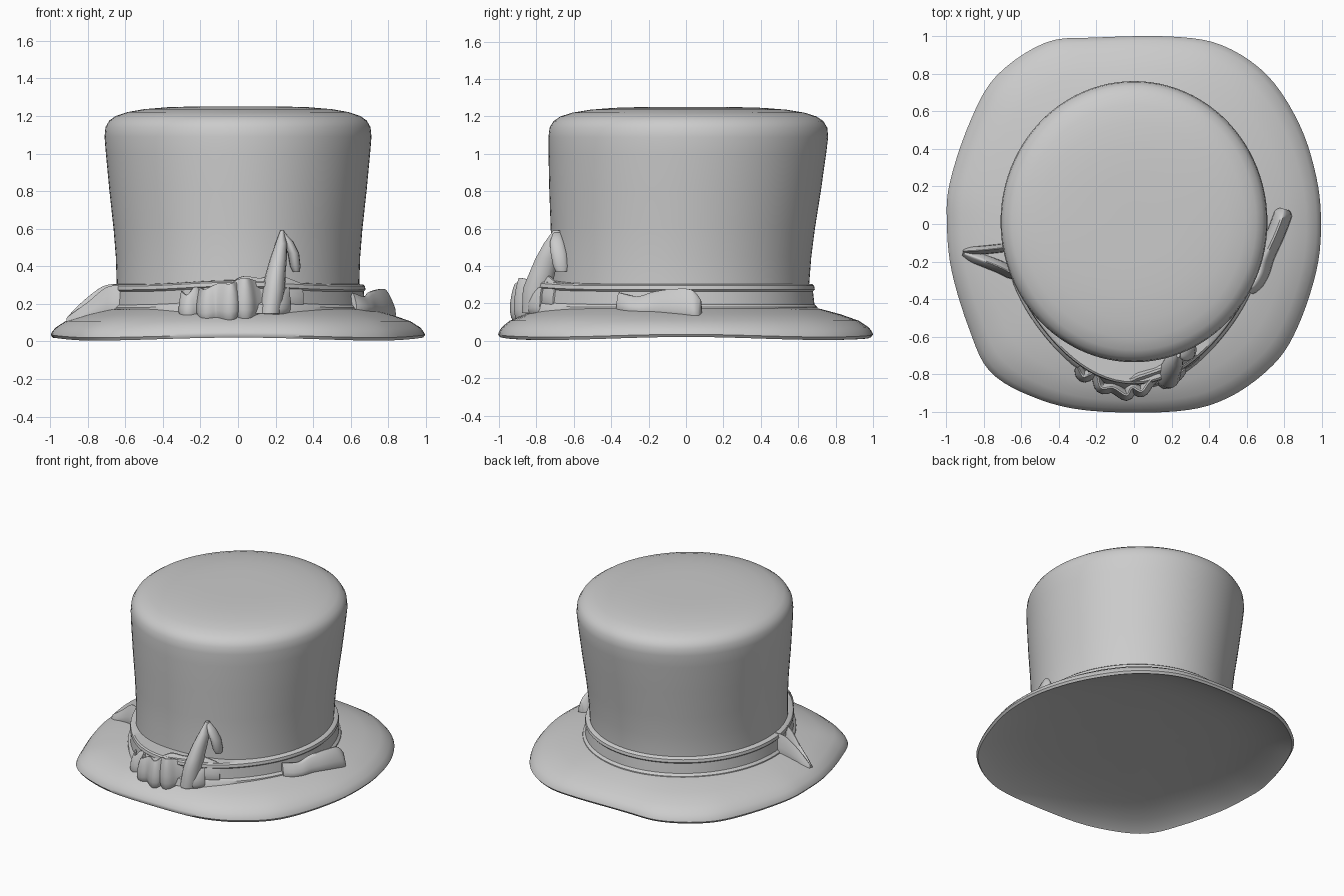
import bpy, bmesh, math
from mathutils import Vector

if "Cube" in bpy.data.objects:
    bpy.data.objects.remove(bpy.data.objects["Cube"])


def loft(name, rings, angle=50):
    """Skin a list of closed rings and cap both ends."""
    bm = bmesh.new()
    rows = [[bm.verts.new(p) for p in ring] for ring in rings]
    n = len(rows[0])
    for a, b in zip(rows, rows[1:]):
        for i in range(n):
            j = (i + 1) % n
            bm.faces.new((a[i], a[j], b[j], b[i]))
    bm.faces.new(rows[0][::-1])
    bm.faces.new(rows[-1])
    bmesh.ops.recalc_face_normals(bm, faces=bm.faces)
    mesh = bpy.data.meshes.new(name)
    bm.to_mesh(mesh)
    bm.free()
    ob = bpy.data.objects.new(name, mesh)
    bpy.context.collection.objects.link(ob)
    bpy.ops.object.select_all(action='DESELECT')
    ob.select_set(True)
    bpy.context.view_layer.objects.active = ob
    bpy.ops.object.shade_smooth_by_angle(angle=math.radians(angle))
    return ob


def spline(pts, steps, closed):
    """Catmull-Rom resampling of a point list."""
    pts = [Vector(p) for p in pts]
    n = len(pts)
    get = (lambda i: pts[i % n]) if closed else (lambda i: pts[max(0, min(n - 1, i))])
    out = []
    for i in range(n if closed else n - 1):
        a, b, c, d = (get(i + k) for k in (-1, 0, 1, 2))
        for s in range(steps):
            t = s / steps
            out.append(0.5 * (2 * b + (c - a) * t + (2 * a - 5 * b + 4 * c - d) * t * t
                              + (3 * b - a - 3 * c + d) * t ** 3))
    if not closed:
        out.append(pts[-1])
    return out


def ellipse(cx, cy, z, rx, ry, n=96):
    return [(cx + rx * math.cos(2 * math.pi * i / n),
             cy + ry * math.sin(2 * math.pi * i / n), z) for i in range(n)]


def cloth(name, stations, thick=0.04, flare=0.4, steps=5):
    """Upright rounded ribbon through (x, y, z bottom, z top), thinning at its ends."""
    stn = spline([Vector(s) for s in stations], steps, False)
    rings = []
    for i, s in enumerate(stn):
        a, b = stn[max(0, i - 1)], stn[min(len(stn) - 1, i + 1)]
        d = Vector((b[0] - a[0], b[1] - a[1])).normalized()
        side = Vector((-d.y, d.x))
        end = min(1, (min(i, len(stn) - 1 - i) + 1) / 4) ** 0.5
        zc, h = (s[2] + s[3]) / 2, (s[3] - s[2]) / 2
        ring = []
        for k in range(14):
            t = 2 * math.pi * k / 14
            # wider towards the hem
            w = end * thick / 2 * math.cos(t) * (1 - flare * math.sin(t))
            ring.append((s[0] + side.x * w, s[1] + side.y * w, zc + h * math.sin(t)))
        rings.append(ring)
    return loft(name, rings)


# Crown: flared drum with rounded shoulder, leaning slightly back towards the top
profile = [(.15, .65), (.30, .645), (.45, .650), (.60, .662), (.80, .684), (1.0, .703),
           (1.09, .710), (1.14, .705), (1.175, .685), (1.20, .65), (1.22, .59),
           (1.236, .50), (1.246, .38), (1.25, .25), (1.25, .08)]
crown = []
for z, r in profile:
    t = max(0, min(1, (z - .3) / .8))
    crown.append(ellipse(0, -.035 + .048 * t, z, r, r * (1.075 - .022 * t)))
loft("crown", crown)

# Brim: soft squarish outline sloping down from the crown, with a dished underside
outline = spline([(.995, 0), (.97, .25), (.88, .53), (.71, .79), (.47, .95), (.2, .997), (-.2, .992),
                  (-.47, .965), (-.73, .79), (-.87, .55), (-.98, .22), (-.995, 0), (-.97, -.25),
                  (-.88, -.55), (-.77, -.78), (-.55, -.915), (-.25, -.992), (.22, -.997),
                  (.5, -.925), (.74, -.75), (.87, -.55), (.97, -.25)], 5, True)


def brim_ring(s, z, wave):
    ring = []
    for p in outline:
        a = math.atan2((p.y + .035) / .69, p.x / .64)
        inner = Vector((.64 * math.cos(a), -.035 + .69 * math.sin(a)))
        q = inner.lerp(p, s)
        ring.append((q.x, q.y, z + wave * math.cos(4 * math.atan2(p.y, p.x))))
    return ring


loft("brim", [brim_ring(s, z, w) for s, z, w in
              [(-1.6, .115, 0), (-.7, .113, 0), (0, .102, 0), (.4, .083, .001), (.7, .055, .003),
               (.9, .027, .006), (.97, .013, .008), (1, .028, .007), (.985, .043, .006),
               (.93, .070, .004), (.78, .108, 0), (.5, .142, 0), (.2, .170, 0), (-.05, .185, 0)]])


# Hat band: snug at the back, pulled forward at the front
def band_ring(off, z, n=96):
    ring = []
    for i in range(n):
        a = 2 * math.pi * i / n
        c = max(0, -math.sin(a))
        o = off + (.095 * c ** 6 if off > 0 else 0)
        ring.append(((.645 + o) * math.cos(a), -.035 + (.69 + o) * math.sin(a),
                     z + .02 * c ** 8))
    return ring


loft("hat_band", [band_ring(o, z) for o, z in
                  [(-.03, .13), (.058, .13), (.048, .18), (.032, .195), (.024, .265),
                   (.034, .275), (.030, .295), (.02, .303), (-.03, .308)]], angle=35)

# Gathered bow knot at the front
cloth("bow_folds", [(-.30, -.76, .12, .27), (-.27, -.81, .11, .25), (-.235, -.80, .11, .29),
                    (-.20, -.79, .12, .29), (-.175, -.87, .10, .28), (-.11, -.87, .11, .31),
                    (-.04, -.91, .10, .31), (-.01, -.87, .12, .33), (.04, -.89, .10, .34),
                    (.08, -.84, .11, .33), (.13, -.80, .13, .31), (.20, -.82, .13, .28),
                    (.27, -.77, .14, .29)], .06)
cloth("bow_crease", [(-.24, -.77, .14, .30), (-.05, -.83, .14, .32), (.03, -.81, .14, .35),
                     (.12, -.78, .15, .34), (.2, -.75, .15, .36), (.34, -.69, .16, .31)], .09)

# Pointed ribbon ends standing against the crown
spikes = {
    "ribbon_point": [(.15, .17, -.80, .06), (.28, .19, -.795, .06), (.36, .20, -.77, .053),
                     (.44, .215, -.745, .045), (.52, .23, -.715, .032), (.59, .235, -.69, .01)],
    "ribbon_loop": [(.37, .31, -.665, .018), (.40, .305, -.67, .028), (.47, .295, -.68, .03),
                    (.53, .27, -.69, .025), (.58, .24, -.69, .008)],
}
for name, rows in spikes.items():
    loft(name, [ellipse(x, y, z, r, r * 1.15 + .01, 14) for z, x, y, r in rows])

# Ribbon tails draped over the brim at both sides
cloth("left_tail_back", [(-.64, -.12, .13, .31), (-.72, -.13, .12, .295),
                         (-.82, -.14, .10, .22), (-.91, -.145, .06, .13)], .04, .6)
cloth("left_tail_front", [(-.62, -.28, .13, .30), (-.70, -.235, .12, .29),
                          (-.80, -.195, .10, .21), (-.91, -.155, .06, .13)], .06, .6)
cloth("right_tail", [(.61, -.36, .14, .26), (.67, -.26, .13, .24), (.70, -.17, .12, .265),
                     (.75, -.06, .11, .28), (.785, .03, .10, .275), (.80, .08, .10, .22)], .09, .5)
